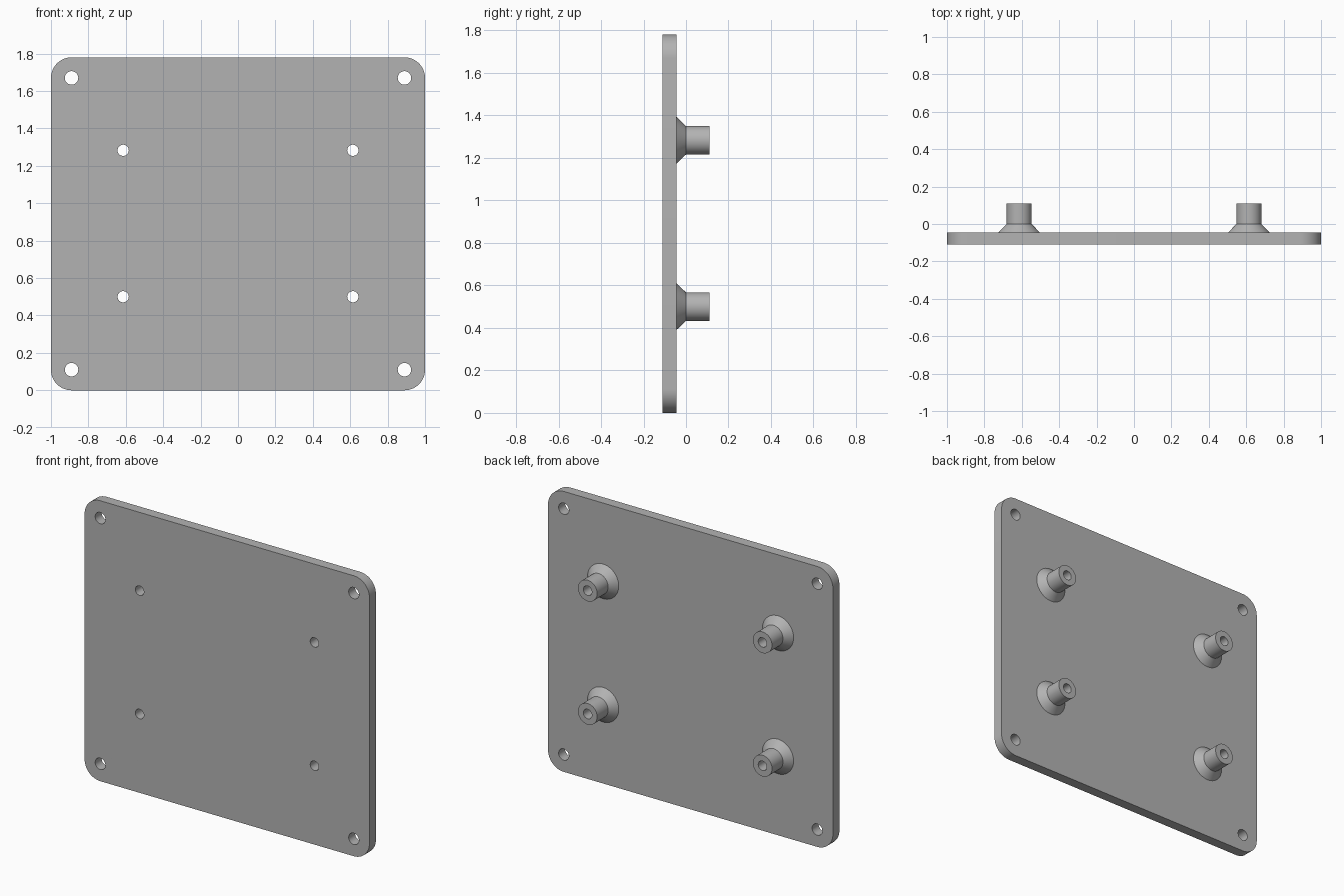
import bpy, bmesh, math
from mathutils import Matrix

cube = bpy.data.objects.get("Cube")
if cube:
    bpy.data.objects.remove(cube, do_unlink=True)

HEIGHT, CORNER = 1.78, 0.11
FRONT, BACK, TIP = -0.11, -0.045, 0.11
BORE, MOUNT_HOLE = 0.03, 0.036
SEGMENTS = 48

grey = bpy.data.materials.new("plain_grey")
grey.use_nodes = True
grey.diffuse_color = (0.45, 0.45, 0.45, 1)
grey.node_tree.nodes["Principled BSDF"].inputs["Base Color"].default_value = grey.diffuse_color


def arc(cx, cz, radius, start, sweep, steps):
    return [(cx + radius * math.cos(start + sweep * i / steps),
             cz + radius * math.sin(start + sweep * i / steps)) for i in range(steps + 1)]


def add_loop(curve, points):
    spline = curve.splines.new("POLY")
    spline.points.add(len(points) - 1)
    for target, (x, z) in zip(spline.points, points):
        target.co = (x, z, 0, 1)
    spline.use_cyclic_u = True


def finish(name, bm):
    bmesh.ops.remove_doubles(bm, verts=bm.verts, dist=0.0001)
    bmesh.ops.recalc_face_normals(bm, faces=bm.faces)
    mesh = bpy.data.meshes.new(name)
    bm.to_mesh(mesh)
    bm.free()
    mesh.materials.clear()
    mesh.materials.append(grey)
    obj = bpy.data.objects.new(name, mesh)
    bpy.context.collection.objects.link(obj)
    bpy.ops.object.select_all(action="DESELECT")
    obj.select_set(True)
    bpy.context.view_layer.objects.active = obj
    bpy.ops.object.shade_smooth_by_angle(angle=math.radians(30))
    return obj


standoffs = [(x, z) for x in (-0.614, 0.614) for z in (0.5, 1.283)]
corners = [(x, z) for x in (-0.89, 0.89) for z in (CORNER, HEIGHT - CORNER)]

# Rounded plate outline with corner holes and bores
outline = []
for i, (sx, top) in enumerate([(1, 1), (-1, 1), (-1, 0), (1, 0)]):
    outline += arc(sx * (1 - CORNER), HEIGHT - CORNER if top else CORNER,
                   CORNER, i * math.pi / 2, math.pi / 2, 12)
profile = bpy.data.curves.new("plate_profile", "CURVE")
profile.dimensions = "2D"
profile.fill_mode = "BOTH"
profile.extrude = (BACK - FRONT) / 2
add_loop(profile, outline)
for centres, radius in ((corners, MOUNT_HOLE), (standoffs, BORE)):
    for x, z in centres:
        add_loop(profile, arc(x, z, radius, 0, math.tau, SEGMENTS)[:-1])

# Solid plate, stood upright
helper = bpy.data.objects.new("plate_profile", profile)
bpy.context.collection.objects.link(helper)
bpy.context.view_layer.update()
solid = helper.evaluated_get(bpy.context.evaluated_depsgraph_get()).to_mesh()
bm = bmesh.new()
bm.from_mesh(solid)
bm.transform(Matrix.Translation((0, (FRONT + BACK) / 2, 0)) @ Matrix.Rotation(math.pi / 2, 4, "X"))
bpy.data.objects.remove(helper, do_unlink=True)
finish("mounting_plate", bm)

# Hollow standoffs with flared feet, turned around the y axis
section = [(BORE, BACK), (0.11, BACK), (0.067, 0), (0.067, TIP), (BORE, TIP), (BORE, BACK)]
for x, z in standoffs:
    bm = bmesh.new()
    verts = [bm.verts.new((x + r, y, z)) for r, y in section[1:]] + [bm.verts.new((x + BORE, BACK, z))]
    edges = [bm.edges.new(pair) for pair in zip(verts, verts[1:])]
    bmesh.ops.spin(bm, geom=verts + edges, cent=(x, 0, z), axis=(0, 1, 0),
                   angle=math.tau, steps=SEGMENTS, use_merge=False)
    side = "left" if x > 0 else "right"
    level = "upper" if z > 1 else "lower"
    finish(f"standoff_{level}_{side}", bm)
